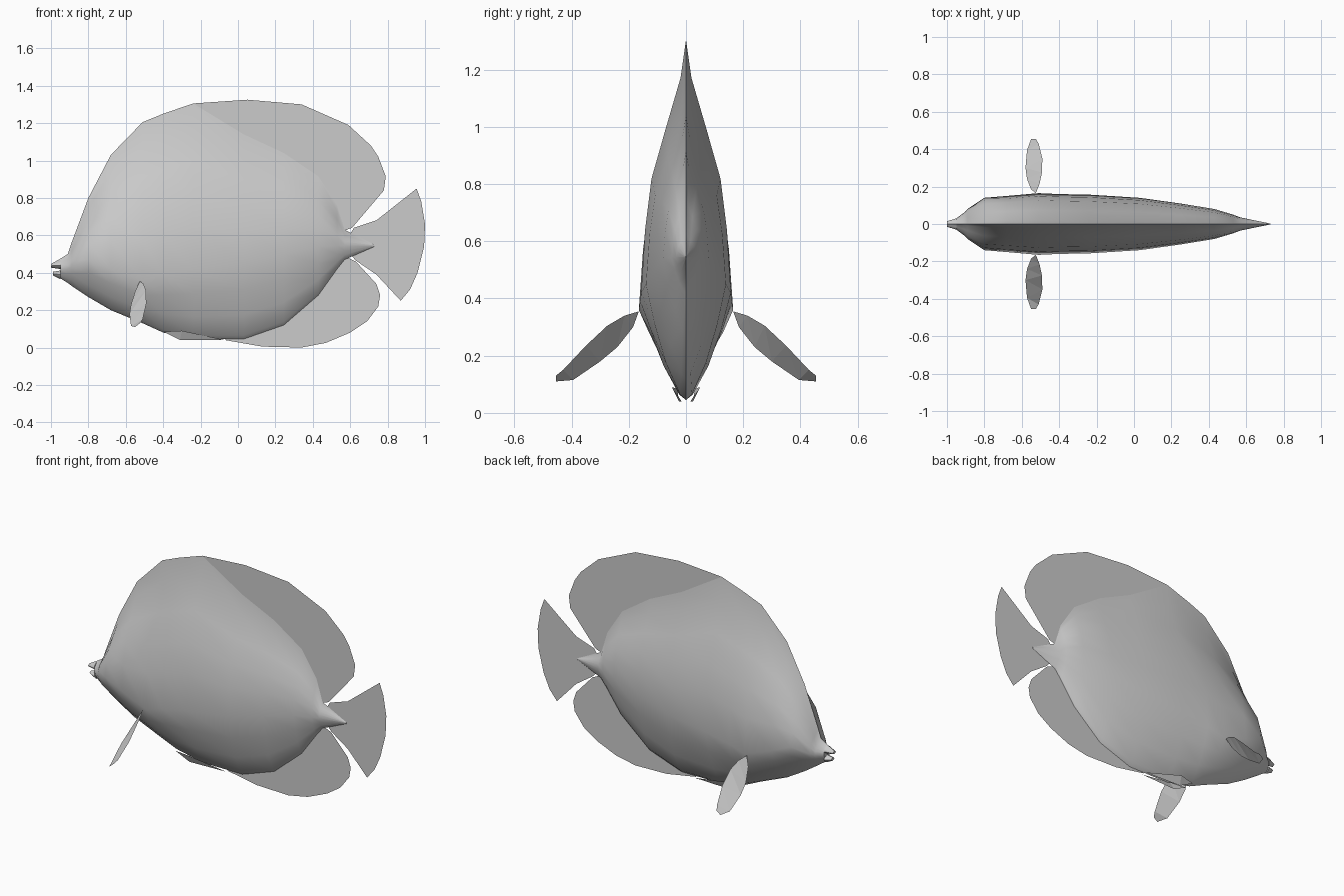
import bpy, bmesh, math

cube = bpy.data.objects.get("Cube")
if cube:
    bpy.data.objects.remove(cube, do_unlink=True)

grey = bpy.data.materials.new("plain grey")
grey.use_nodes = True
grey.diffuse_color = (0.6, 0.6, 0.6, 1)
grey.node_tree.nodes["Principled BSDF"].inputs["Base Color"].default_value = (0.6, 0.6, 0.6, 1)


def finish(name, bm, smooth=False):
    mesh = bpy.data.meshes.new(name)
    bm.to_mesh(mesh)
    bm.free()
    mesh.materials.append(grey)
    obj = bpy.data.objects.new(name, mesh)
    bpy.context.collection.objects.link(obj)
    if smooth:
        bpy.ops.object.select_all(action='DESELECT')
        obj.select_set(True)
        bpy.context.view_layer.objects.active = obj
        bpy.ops.object.shade_smooth_by_angle(angle=math.radians(40))
    return obj


# Half cross-section: (height from belly -1 to back 1, share of half width)
SECTION = [(-1, 0), (-.95, .15), (-.68, .5), (-.35, .78), (0, 1),
           (.25, .91), (.45, .77), (.65, .45), (.85, .12), (1, 0)]


def loft(name, stations):
    """Skin rings given as (x, bottom, top, half width, height of widest point)."""
    bm = bmesh.new()
    rings = []
    loop = [(t, f) for t, f in SECTION] + [(t, -f) for t, f in SECTION[-2:0:-1]]
    for x, low, high, width, mid in stations:
        ring = []
        for t, f in loop:
            z = mid + t * ((high - mid) if t > 0 else (mid - low))
            ring.append(bm.verts.new((x, width * f, z)))
        rings.append(ring)
    n = len(loop)
    for a, b in zip(rings, rings[1:]):
        for i in range(n):
            j = (i + 1) % n
            bm.faces.new((a[i], a[j], b[j], b[i]))
    bm.faces.new(rings[0])
    bm.faces.new(rings[-1])
    bmesh.ops.recalc_face_normals(bm, faces=bm.faces)
    return finish(name, bm, True)


def sheet(name, points):
    """A single flat fin; two-number points lie on the middle plane."""
    bm = bmesh.new()
    verts = [bm.verts.new(p if len(p) == 3 else (p[0], 0, p[1])) for p in points]
    bm.faces.new(verts)
    bmesh.ops.triangulate(bm, faces=bm.faces)
    return finish(name, bm)


# Body from snout to tail root
loft("body", [
    (-.95, .37, .475, .03, .42),
    (-.91, .345, .50, .06, .42),
    (-.89, .33, .56, .08, .43),
    (-.80, .27, .80, .14, .47),
    (-.68, .20, 1.03, .15, .42),
    (-.51, .13, 1.205, .165, .36),
    (-.40, .08, 1.25, .16, .39),
    (-.24, .045, 1.305, .157, .42),
    (.03, .045, 1.14, .14, .45),
    (.245, .12, 1.04, .11, .50),
    (.43, .28, .915, .08, .54),
    (.53, .42, .76, .05, .545),
    (.57, .47, .63, .035, .545),
    (.73, .54, .55, .002, .545)])

# Parted lips
loft("upper_jaw", [(-.95, .42, .475, .03, .44), (-1, .427, .447, .015, .437)])
loft("lower_jaw", [(-.95, .365, .412, .03, .39), (-.99, .385, .405, .015, .395)])

# Fins on the middle plane
sheet("dorsal_fin", [(-.24, 1.305), (.05, 1.325), (.34, 1.30), (.59, 1.19),
                     (.71, 1.08), (.75, 1.02), (.79, .915), (.78, .84),
                     (.61, .64), (.5, .6), (.35, .8), (0, .95)])
sheet("anal_fin", [(-.07, .04), (.13, .005), (.34, 0), (.47, .025), (.60, .08),
                   (.69, .14), (.75, .22), (.76, .28), (.74, .34), (.63, .46),
                   (.5, .52), (.35, .35), (.1, .2)])
sheet("tail_fin", [(.56, .545), (.62, .64), (.74, .68), (.955, .85), (.98, .78),
                   (1, .66), (.995, .54), (.96, .40), (.92, .31), (.87, .25),
                   (.74, .39), (.63, .465)])

# Paired fins
PECTORAL = [(-.525, .165, .355), (-.505, .215, .34), (-.492, .275, .305),
            (-.49, .35, .235), (-.51, .43, .15), (-.525, .455, .13),
            (-.55, .455, .11), (-.572, .395, .115), (-.58, .30, .18),
            (-.572, .24, .23), (-.55, .185, .30)]
PELVIC = [(-.40, .03, .085), (-.31, .025, .04), (-.07, .015, .04), (-.30, .05, .09)]
for side, s in (("left", 1), ("right", -1)):
    for part, outline in (("pectoral_fin", PECTORAL), ("pelvic_fin", PELVIC)):
        sheet(f"{part}_{side}", [(x, s * y, z) for x, y, z in outline])
